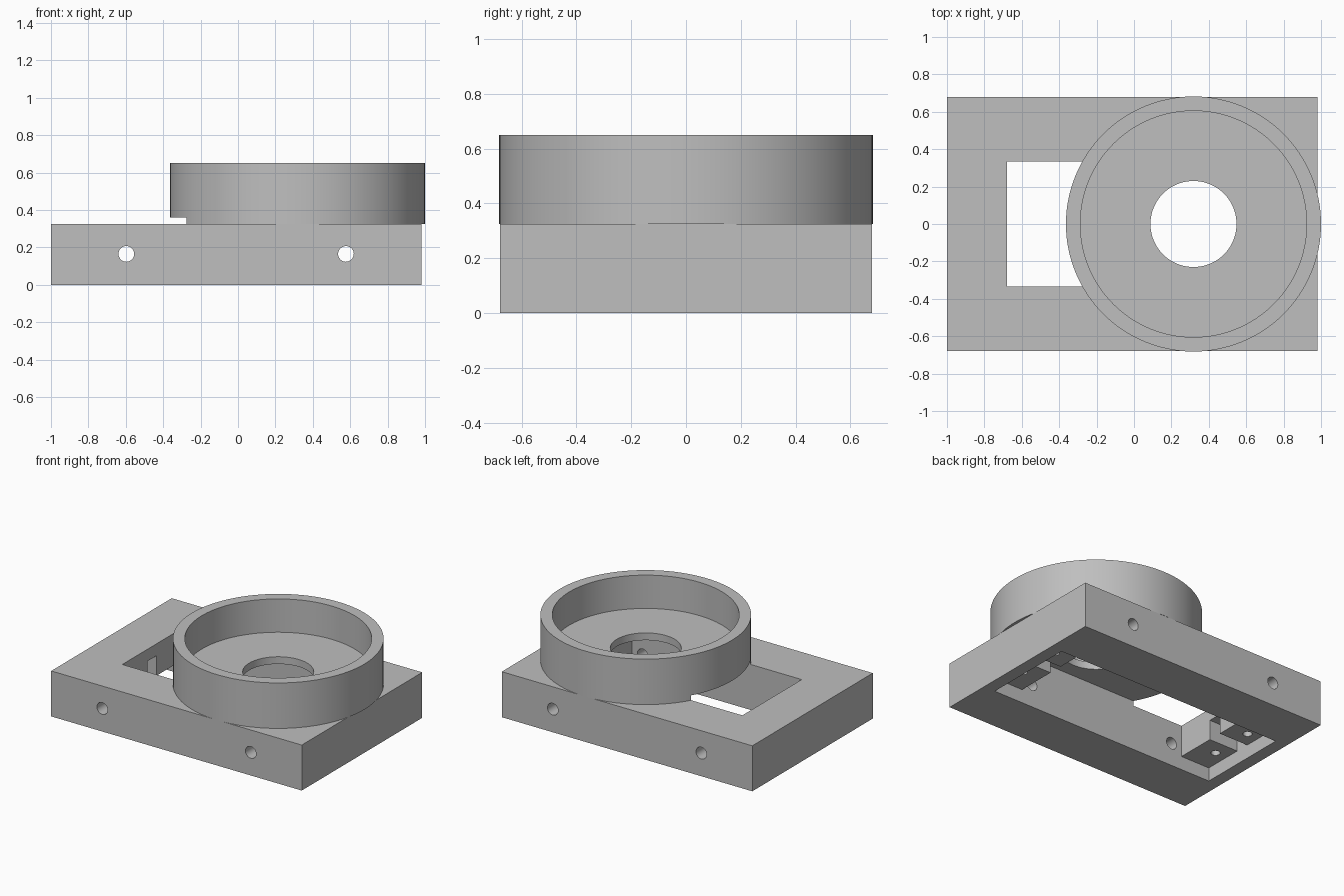
import bpy, bmesh, math
from mathutils import Matrix, Vector

start = bpy.data.objects.get("Cube")
if start:
    bpy.data.objects.remove(start, do_unlink=True)

GREY = (0.52, 0.52, 0.52, 1)
grey = bpy.data.materials.new("plain grey")
grey.use_nodes = True
grey.diffuse_color = GREY
grey.node_tree.nodes["Principled BSDF"].inputs["Base Color"].default_value = GREY

MID = -0.01          # centre of the base along x
CUP = 0.318          # centre of the cup along x
TOP = 0.325          # top of the base


def finish(name, bm):
    bmesh.ops.recalc_face_normals(bm, faces=bm.faces)
    mesh = bpy.data.meshes.new(name)
    bm.to_mesh(mesh)
    bm.free()
    mesh.materials.append(grey)
    ob = bpy.data.objects.new(name, mesh)
    bpy.context.collection.objects.link(ob)
    return ob


def box(name, x, y, z):
    """Box from (low, high) pairs."""
    bm = bmesh.new()
    bmesh.ops.create_cube(bm, size=1)
    for v in bm.verts:
        v.co = Vector([(a + b) / 2 + c * (b - a) for c, (a, b) in zip(v.co, (x, y, z))])
    return finish(name, bm)


def rod(name, centre, radius, length, along_y=False):
    bm = bmesh.new()
    turn = Matrix.Rotation(math.pi / 2 if along_y else 0, 4, "X")
    bmesh.ops.create_cone(bm, cap_ends=True, segments=32, radius1=radius, radius2=radius,
                          depth=length, matrix=Matrix.Translation(centre) @ turn)
    return finish(name, bm)


def lathe(name, profile, x, steps=128):
    """Closed profile of (radius, height) turned about a vertical axis."""
    bm = bmesh.new()
    rings = []
    for i in range(steps):
        a = math.tau * i / steps
        rings.append([bm.verts.new((x + r * math.cos(a), r * math.sin(a), z)) for r, z in profile])
    n = len(profile)
    for i, ring in enumerate(rings):
        after = rings[(i + 1) % steps]
        for j in range(n):
            k = (j + 1) % n
            bm.faces.new((ring[j], after[j], after[k], ring[k]))
    return finish(name, bm)


def activate(ob):
    bpy.ops.object.select_all(action="DESELECT")
    ob.select_set(True)
    bpy.context.view_layer.objects.active = ob


def cut(ob, cutter):
    mod = ob.modifiers.new("cut", "BOOLEAN")
    mod.operation = "DIFFERENCE"
    mod.solver = "EXACT"
    mod.object = cutter
    activate(ob)
    bpy.ops.object.modifier_apply(modifier=mod.name)
    bpy.data.objects.remove(cutter, do_unlink=True)


def cavity():
    return box("cavity_cutter", (MID - 0.67, MID + 0.67), (-0.335, 0.335), (-0.1, 0.36))


# Base block with its open middle
base = box("base", (-1, 0.98), (-0.68, 0.68), (0, TOP))
cut(base, cavity())

# Recess below the end ledges, and the slot between each pair of ledges
cut(base, box("recess_cutter", (MID - 0.9, MID + 0.9), (-0.335, 0.335), (-0.1, 0.097)))
cut(base, box("slot_cutter", (MID - 0.9, MID + 0.9), (-0.05, 0.05), (-0.1, 0.24)))

# Screw holes: through the long walls, and blind ones up into the ledges
for side in (-1, 1):
    cut(base, rod("wall_hole_cutter", (MID + side * 0.587, 0, 0.165), 0.042, 2, True))
    for y in (-0.16, 0.16):
        cut(base, rod("ledge_hole_cutter", (MID + side * 0.81, y, 0.15), 0.03, 0.2))

# Round cup with a hole in its floor, hollowed underneath by the same cavity
cup = lathe("cup", [(0.23, TOP), (0.682, TOP), (0.682, 0.65),
                    (0.605, 0.65), (0.605, 0.412), (0.23, 0.412)], CUP)
cut(cup, cavity())

for ob in (base, cup):
    activate(ob)
    bpy.ops.object.shade_smooth_by_angle(angle=math.radians(30))
